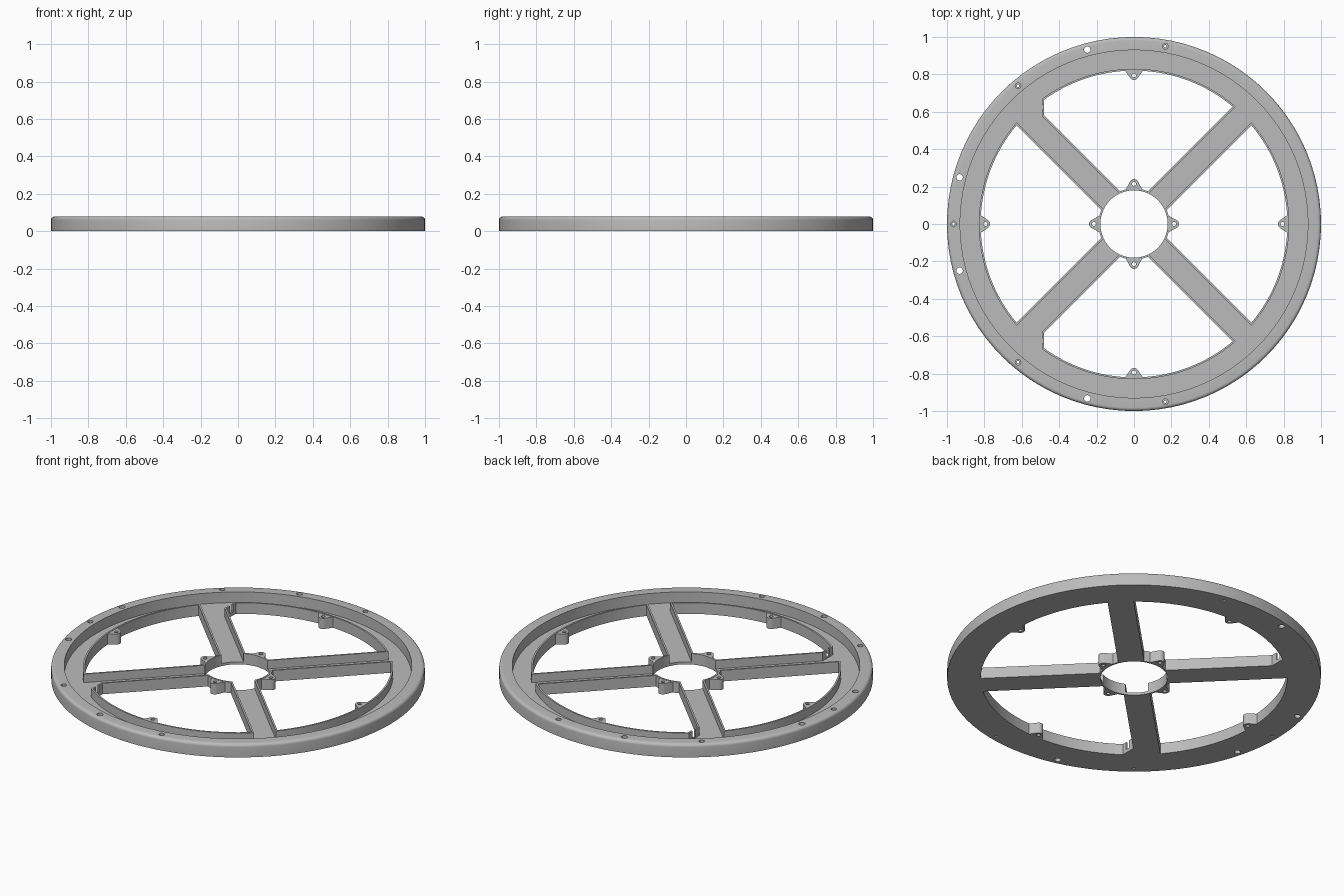
import bpy, bmesh, math
from math import sin, cos, asin, radians, pi, sqrt

cube = bpy.data.objects.get("Cube")
if cube:
    bpy.data.objects.remove(cube)

grey = bpy.data.materials.new("mid grey")
grey.use_nodes = True
grey.diffuse_color = (0.5, 0.5, 0.5, 1)
grey.node_tree.nodes["Principled BSDF"].inputs["Base Color"].default_value = grey.diffuse_color

SEG = 96
HEIGHT, WALL_TOP, FLOOR = 0.078, 0.065, 0.015
HALF_SPOKE, WALL = 0.07, 0.01
RING_R, HUB_R, RIM_R = 0.82, 0.19, 0.93
CUT_X = 0.48


def finish(ob, smooth=True):
    ob.data.materials.clear()
    ob.data.materials.append(grey)
    bpy.ops.object.select_all(action='DESELECT')
    ob.select_set(True)
    bpy.context.view_layer.objects.active = ob
    if smooth:
        bpy.ops.object.shade_smooth_by_angle(angle=radians(30))
    return ob


def add_mesh(name, bm):
    me = bpy.data.meshes.new(name)
    bm.to_mesh(me)
    bm.free()
    ob = bpy.data.objects.new(name, me)
    bpy.context.collection.objects.link(ob)
    return ob


def prism(name, loops, z0, z1):
    """Extrude a flat outline with holes between two heights."""
    cu = bpy.data.curves.new(name, 'CURVE')
    cu.dimensions, cu.fill_mode, cu.extrude = '2D', 'BOTH', (z1 - z0) / 2
    for loop in loops:
        sp = cu.splines.new('POLY')
        sp.points.add(len(loop) - 1)
        for p, (x, y) in zip(sp.points, loop):
            p.co = (x, y, 0, 1)
        sp.use_cyclic_u = True
    tmp = bpy.data.objects.new(name + "_outline", cu)
    bpy.context.collection.objects.link(tmp)
    dg = bpy.context.evaluated_depsgraph_get()
    me = bpy.data.meshes.new_from_object(tmp.evaluated_get(dg))
    bpy.data.objects.remove(tmp)
    bm = bmesh.new()
    bm.from_mesh(me)
    bmesh.ops.remove_doubles(bm, verts=bm.verts, dist=1e-5)
    bmesh.ops.translate(bm, verts=bm.verts, vec=(0, 0, (z0 + z1) / 2))
    bmesh.ops.recalc_face_normals(bm, faces=bm.faces)
    return add_mesh(name, bm)


def subtract(ob, cutter):
    cutter.hide_render = True
    mod = ob.modifiers.new("cut", 'BOOLEAN')
    mod.operation, mod.solver, mod.object = 'DIFFERENCE', 'EXACT', cutter
    bpy.context.view_layer.objects.active = ob
    bpy.ops.object.modifier_apply(modifier="cut")
    bpy.data.objects.remove(cutter)


def arc(r, a0, a1, n, cx=0.0):
    return [(cx + r * cos(a0 + (a1 - a0) * i / n), r * sin(a0 + (a1 - a0) * i / n))
            for i in range(n + 1)]


def circle(r, n=SEG, cx=0.0):
    return arc(r, 0, 2 * pi, n, cx)[:-1]


def turn(points, a):
    return [(x * cos(a) - y * sin(a), x * sin(a) + y * cos(a)) for x, y in points]


def opening(k, off):
    """Outline of opening k (quarter turns), grown outward by off."""
    h, R, r = HALF_SPOKE - off, RING_R + off, HUB_R - off
    out, inn = pi / 4 - asin(h / R), pi / 4 - asin(h / r)
    cut = CUT_X + off
    if k % 2:   # upper and lower openings have one corner cut off square
        pts = arc(R, -out, asin(cut / R), 32) + [(cut + h * sqrt(2), cut)]
    else:
        pts = arc(R, -out, out, 32)
    pts += arc(r, inn, -inn, 16)
    if k == 3:
        pts = [(x, -y) for x, y in reversed(pts)]
    return turn(pts, k * pi / 2)


def cylinders(name, spots, r, z0, z1):
    bm = bmesh.new()
    for deg in spots:
        a = radians(deg)
        new = bmesh.ops.create_cone(bm, cap_ends=True, segments=20, radius1=r, radius2=r,
                                    depth=z1 - z0)["verts"]
        bmesh.ops.translate(bm, verts=new,
                            vec=(0.965 * cos(a), 0.965 * sin(a), (z0 + z1) / 2))
    return add_mesh(name, bm)


# Raised outer rim with a rounded top edge
bm = bmesh.new()
fil = 0.018
profile = [(RIM_R, 0), (1, 0)]
profile += [(1 - fil + x, HEIGHT - fil + y) for x, y in arc(fil, 0, pi / 2, 5)]
profile += [(RIM_R, HEIGHT)]
rings = [[bm.verts.new((r * x, r * y, z)) for r, z in profile] for x, y in circle(1)]
for i, ring in enumerate(rings):
    nxt = rings[(i + 1) % SEG]
    for j in range(len(profile)):
        k = (j + 1) % len(profile)
        bm.faces.new((ring[j], nxt[j], nxt[k], ring[k]))
bmesh.ops.recalc_face_normals(bm, faces=bm.faces)
rim = add_mesh("outer_rim", bm)

# Screw holes: wide through holes, and stepped holes between them
wide = [105, 165, 195, 255]
stepped = [80, 130, 180, 230, 280]
subtract(rim, cylinders("wide_holes", wide, 0.017, -0.05, 0.2))
subtract(rim, cylinders("narrow_holes", stepped, 0.007, -0.05, 0.2))
subtract(rim, cylinders("counterbores", stepped, 0.015, 0.03, 0.2))
finish(rim)

# Floor of the ring channel and the four spokes
floor = prism("channel_floor",
              [circle(RIM_R + 0.005), circle(HUB_R - WALL)]
              + [opening(k, WALL / 2) for k in range(4)], 0, FLOOR)
finish(floor)

# Thin upright wall round each opening
for k, side in enumerate(("left", "back", "right", "front")):
    wall = prism(side + "_opening_wall", [opening(k, WALL), opening(k, 0)], 0, WALL_TOP)
    if k % 2:   # cable slot in the square-cut corner
        bm = bmesh.new()
        bmesh.ops.create_cube(bm, size=1)
        bmesh.ops.scale(bm, verts=bm.verts, vec=(0.05, 0.025, 0.1))
        y = 0.625 if k == 1 else -0.625
        bmesh.ops.translate(bm, verts=bm.verts, vec=(-CUT_X, y, 0.07))
        subtract(wall, add_mesh("slot_cutter", bm))
    finish(wall)

    # Screw bosses on the ring wall and on the hub wall
    ring_tab = [(0.823, 0.05)] + arc(0.025, radians(125), radians(235), 10, 0.795) + [(0.823, -0.05)]
    hub_tab = [(0.182, -0.045)] + arc(0.025, radians(-55), radians(55), 10, 0.215) + [(0.182, 0.045)]
    for name, tab, cx in (("ring", ring_tab, 0.795), ("hub", hub_tab, 0.215)):
        loops = [turn(p, k * pi / 2) for p in (tab, circle(0.011, 16, cx))]
        finish(prism(side + "_" + name + "_boss", loops, 0, WALL_TOP - 0.002))
